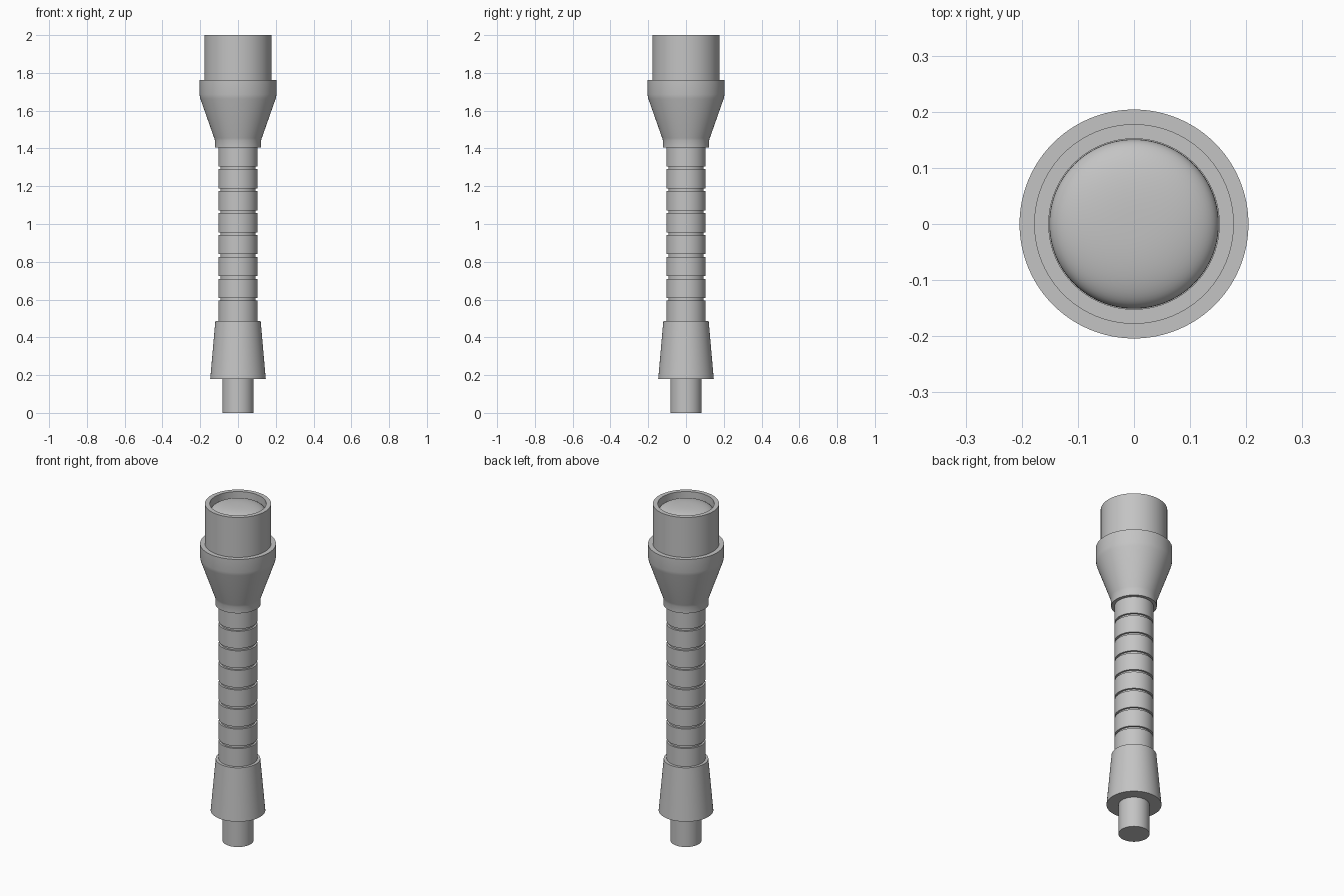
import bpy, bmesh, math
from mathutils import Matrix, Vector

cube = bpy.data.objects.get("Cube")
if cube:
    bpy.data.objects.remove(cube, do_unlink=True)

SEGMENTS = 96

grey = bpy.data.materials.new("plain grey")
grey.use_nodes = True
colour = (0.55, 0.55, 0.55, 1)
grey.diffuse_color = colour
grey.node_tree.nodes["Principled BSDF"].inputs["Base Color"].default_value = colour


def lathe(name, profile):
    """Spin a (radius, height) profile around the z axis."""
    bm = bmesh.new()
    verts = [bm.verts.new((r, 0, z)) for r, z in profile]
    edges = [bm.edges.new(pair) for pair in zip(verts, verts[1:])]
    bmesh.ops.spin(bm, geom=verts + edges, cent=(0, 0, 0), axis=(0, 0, 1),
                   angle=math.tau, steps=SEGMENTS)
    bmesh.ops.remove_doubles(bm, verts=bm.verts, dist=0.0001)
    bmesh.ops.recalc_face_normals(bm, faces=bm.faces)
    mesh = bpy.data.meshes.new(name)
    bm.to_mesh(mesh)
    bm.free()
    mesh.materials.append(grey)
    obj = bpy.data.objects.new(name, mesh)
    bpy.context.collection.objects.link(obj)
    bpy.ops.object.select_all(action="DESELECT")
    obj.select_set(True)
    bpy.context.view_layer.objects.active = obj
    bpy.ops.object.shade_smooth_by_angle(angle=math.radians(30))
    return obj


# Stem at the foot and the flared collar above it
lathe("end_stem", [(0, 0), (0.083, 0), (0.083, 0.2), (0, 0.2)])
lathe("lower_collar", [(0, 0.18), (0.147, 0.18), (0.12, 0.487), (0, 0.487)])

# Grip with evenly spaced shallow ring grooves
grip_r, groove_r, half = 0.104, 0.093, 0.007
grip = [(0, 0.47), (grip_r, 0.47)]
for i in range(7):
    z = 0.601 + 0.116 * i
    grip += [(grip_r, z - half), (groove_r, z - half),
             (groove_r, z + half), (grip_r, z + half)]
grip += [(grip_r, 1.42), (0, 1.42)]
lathe("grip", grip)

# Flaring head
lathe("head", [(0, 1.405), (0.122, 1.405), (0.122, 1.442), (0.126, 1.455),
               (0.2, 1.665), (0.204, 1.685), (0.204, 1.763), (0, 1.763)])

# Hollow tube that holds the lens
lathe("lens_tube", [(0, 1.75), (0.178, 1.75), (0.178, 2.0),
                    (0.152, 2.0), (0.152, 1.92), (0, 1.92)])

# Domed lens, flat in the middle and rounded at the rim
dome = [(0, 1.925), (0.151, 1.925)]
for i in range(17):
    a = math.pi / 2 * i / 16
    dome.append((0.151 * max(math.cos(a), 0) ** 0.8,
                 1.94 + 0.053 * math.sin(a) ** 0.8))
lathe("lens", dome)
